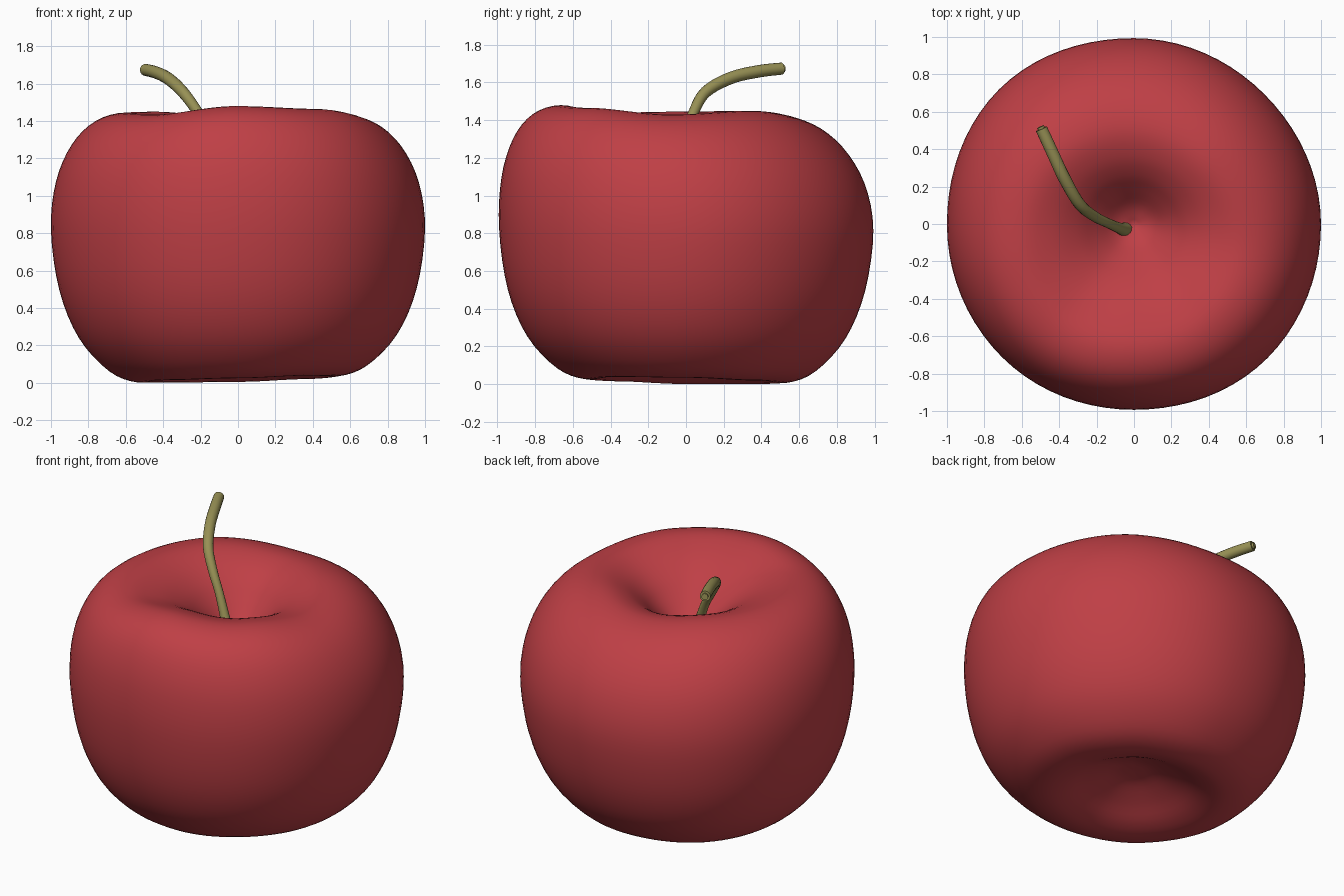
import bpy, bmesh
from math import sin, cos, pi, radians
from mathutils import Vector

if "Cube" in bpy.data.objects:
    bpy.data.objects.remove(bpy.data.objects["Cube"], do_unlink=True)


def material(name, rgb):
    m = bpy.data.materials.new(name)
    m.use_nodes = True
    m.diffuse_color = (*rgb, 1)
    bsdf = next(n for n in m.node_tree.nodes if n.type == "BSDF_PRINCIPLED")
    bsdf.inputs["Base Color"].default_value = (*rgb, 1)
    return m


def smooth_path(points, steps):
    """Catmull-Rom curve through the points."""
    p = [Vector(q) for q in points]
    p = [2 * p[0] - p[1]] + p + [2 * p[-1] - p[-2]]
    out = []
    for a, b, c, d in zip(p, p[1:], p[2:], p[3:]):
        for i in range(steps):
            t = i / steps
            out.append(0.5 * (2 * b + (c - a) * t + (2 * a - 5 * b + 4 * c - d) * t * t
                              + (3 * b - a - 3 * c + d) * t ** 3))
    return out + [p[-2]]


def around(values, a):
    """Blend smoothly between values spaced evenly around the circle."""
    n = len(values)
    k = a / (2 * pi) * n
    i = int(k)
    t = k - i
    t = t * t * (3 - 2 * t)
    return values[i % n] * (1 - t) + values[(i + 1) % n] * t


def add_mesh(name, bm, mat):
    bmesh.ops.recalc_face_normals(bm, faces=bm.faces)
    mesh = bpy.data.meshes.new(name)
    bm.to_mesh(mesh)
    bm.free()
    mesh.materials.append(mat)
    ob = bpy.data.objects.new(name, mesh)
    bpy.context.collection.objects.link(ob)
    bpy.ops.object.select_all(action="DESELECT")
    ob.select_set(True)
    bpy.context.view_layer.objects.active = ob
    bpy.ops.object.shade_smooth_by_angle(angle=radians(50))


def bridge_rings(bm, rings):
    for a, b in zip(rings, rings[1:]):
        n = len(a)
        for i in range(n):
            j = (i + 1) % n
            bm.faces.new((a[i], a[j], b[j], b[i]))


red = material("apple red", (0.52, 0.05, 0.06))
olive = material("stem olive", (0.31, 0.28, 0.09))

# Fruit: half outline from the bottom hollow to the stem hollow
outline = [(0, .17), (.12, .16), (.27, .105), (.41, .04), (.54, .022), (.69, .08),
           (.85, .25), (.955, .5), (1, .82), (.97, 1.08), (.88, 1.28), (.75, 1.405),
           (.59, 1.45), (.43, 1.41), (.3, 1.335), (.2, 1.245), (.1, 1.15), (0, 1.1)]
# Uneven rim, base and girth, counter-clockwise from +x
rim_lift = [-.02, 0, -.03, 0, -.005, -.015, .03, .015]
base_lift = [.015, 0, -.015, -.02, -.02, -.005, .005, .02]
girth = [1, .985, .995, 1.02, 1, 1, .99, 1.01]


def fruit_point(r, z, a):
    """Spin the outline, with uneven rim, base and girth and a forward lean at the top."""
    h = min(max(z / 1.45, 0), 1)
    spread = min(r / .5, 1)
    lean = spread * max(h - .5, 0) ** 2
    lift = around(rim_lift, a) * h ** 3 + around(base_lift, a) * (1 - h) ** 3
    r *= around(girth, a)
    return (r * cos(a) - .05 * lean, r * sin(a) - .32 * lean, z + spread * lift)


bm = bmesh.new()
path = smooth_path(outline, 4)
segments = 80
rings = [[bm.verts.new(fruit_point(r, z, 2 * pi * i / segments)) for i in range(segments)]
         for r, z in path[1:-1]]
bridge_rings(bm, rings)
for ring, (r, z) in ((rings[0], path[0]), (rings[-1], path[-1])):
    pole = bm.verts.new(fruit_point(r, z, 0))
    for i in range(segments):
        bm.faces.new((ring[i], ring[(i + 1) % segments], pole))
add_mesh("apple_fruit", bm, red)

# Stem: tube along a bent path, x, y, z and radius
stem = smooth_path([(-.04, -.03, 1.06, .048), (-.07, -.025, 1.17, .031),
                    (-.14, .005, 1.33, .026), (-.21, .04, 1.44, .028),
                    (-.29, .105, 1.55, .031), (-.37, .24, 1.625, .033),
                    (-.44, .39, 1.66, .033), (-.5, .52, 1.675, .032)], 5)
bm = bmesh.new()
rings = []
for i, p in enumerate(stem):
    along = (stem[min(i + 1, len(stem) - 1)] - stem[max(i - 1, 0)]).to_3d().normalized()
    side = along.cross(Vector((1, -.5, 0))).normalized()
    up = along.cross(side)
    rings.append([bm.verts.new(p.to_3d() + p.w * (side * cos(t) + up * sin(t)))
                  for t in (2 * pi * k / 16 for k in range(16))])
bridge_rings(bm, rings)
bm.faces.new(rings[0])
tip = bm.faces.new(rings[-1])
bmesh.ops.bevel(bm, geom=list(tip.edges), offset=.012, segments=2, affect="EDGES")
add_mesh("apple_stem", bm, olive)
